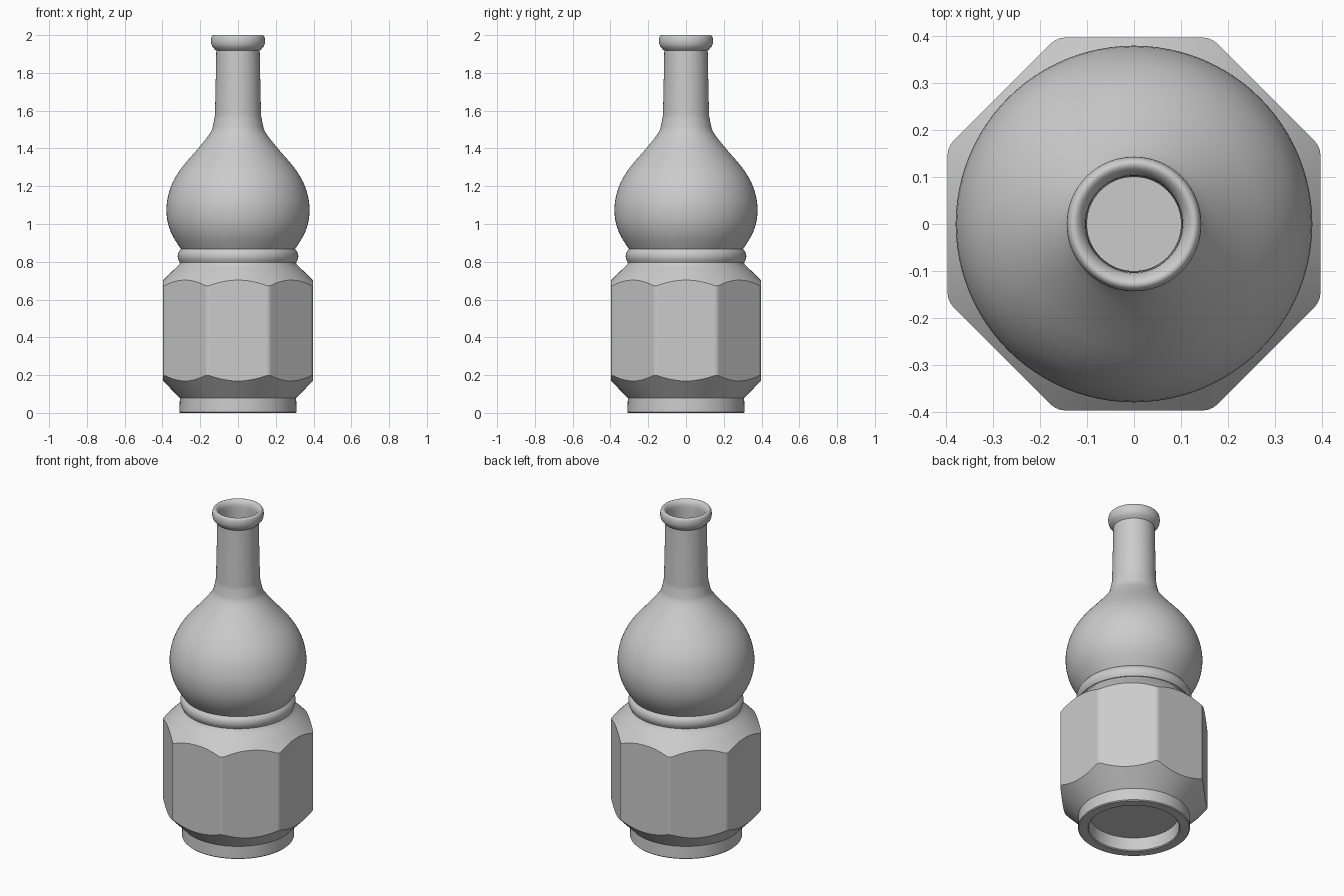
import bpy, bmesh, math
from mathutils import Vector

if "Cube" in bpy.data.objects:
    bpy.data.objects.remove(bpy.data.objects["Cube"])


def smooth_curve(pts, steps=3):
    """Catmull-Rom curve through (radius, height) points."""
    p = [Vector(q) for q in pts]
    p = [2 * p[0] - p[1]] + p + [2 * p[-1] - p[-2]]
    out = []
    for a, b, c, d in zip(p, p[1:], p[2:], p[3:]):
        for i in range(steps):
            t = i / steps
            out.append(0.5 * (2 * b + (c - a) * t + (2 * a - 5 * b + 4 * c - d) * t * t
                              + (3 * b - a - 3 * c + d) * t ** 3))
    return [tuple(v) for v in out] + [tuple(pts[-1])]


def finish(bm, name):
    bmesh.ops.remove_doubles(bm, verts=bm.verts, dist=1e-5)
    bmesh.ops.recalc_face_normals(bm, faces=bm.faces)
    me = bpy.data.meshes.new(name)
    bm.to_mesh(me)
    bm.free()
    ob = bpy.data.objects.new(name, me)
    bpy.context.collection.objects.link(ob)
    return ob


def lathe(name, profile, steps=96):
    bm = bmesh.new()
    vs = [bm.verts.new((r, 0, z)) for r, z in profile]
    es = [bm.edges.new(e) for e in zip(vs, vs[1:])]
    bmesh.ops.spin(bm, geom=vs + es, cent=(0, 0, 0), axis=(0, 0, 1),
                   angle=2 * math.pi, steps=steps)
    return finish(bm, name)


# Foot, recessed underside and the blank that becomes the faceted body
foot = [(0, 0.08), (0.245, 0.08), (0.25, 0.005), (0.255, 0), (0.305, 0),
        (0.31, 0.005), (0.308, 0.078), (0.455, 0.23), (0.455, 0.642)]
shoulder = smooth_curve([(0.40, 0.699), (0.355, 0.744), (0.318, 0.778), (0.305, 0.795)])
# Bead ring at the waist
bead = smooth_curve([(0.309, 0.797), (0.317, 0.815), (0.319, 0.832), (0.315, 0.85), (0.302, 0.868)])
# Round bulb running into the neck
bulb = smooth_curve([(0.304, 0.87), (0.345, 0.935), (0.37, 1.0), (0.379, 1.07), (0.372, 1.14),
                     (0.346, 1.22), (0.295, 1.302), (0.215, 1.395), (0.148, 1.48),
                     (0.132, 1.525), (0.122, 1.575)])
neck = [(0.116, 1.85), (0.115, 1.918)]
# Rolled lip
lip = smooth_curve([(0.118, 1.92), (0.136, 1.94), (0.143, 1.965), (0.14, 1.99), (0.13, 2.0),
                    (0.117, 1.995), (0.105, 1.975), (0.102, 1.94)])
# Hollow inside, following the outer wall
inside = [(0.10, 1.57)] + [(r - 0.02, z) for r, z in reversed(bulb[:-2])] + [
    (0.285, 0.80), (0.365, 0.70), (0.365, 0.19), (0.275, 0.10), (0, 0.10)]

bottle = lathe("bottle", foot + shoulder + bead + bulb + neck + lip + inside)

# Octagonal prism with softened corners cuts the flat sides
bm = bmesh.new()
bmesh.ops.create_cone(bm, cap_ends=True, segments=8, radius1=0.396 / math.cos(math.pi / 8),
                      radius2=0.396 / math.cos(math.pi / 8), depth=2.4)
top = max(bm.verts, key=lambda v: v.co.x)
a = math.atan2(top.co.y, top.co.x)
turn = math.pi / 8 - a
for v in bm.verts:
    x, y, z = v.co
    v.co = (x * math.cos(turn) - y * math.sin(turn), x * math.sin(turn) + y * math.cos(turn), z + 1)
sides = [e for e in bm.edges if abs(e.verts[0].co.z - e.verts[1].co.z) > 1]
bmesh.ops.bevel(bm, geom=sides, offset=0.015, segments=3, profile=0.5, affect='EDGES')
prism = finish(bm, "facet_cutter")
prism.hide_render = True

bpy.ops.object.select_all(action='DESELECT')
bpy.context.view_layer.objects.active = bottle
bottle.select_set(True)
cut = bottle.modifiers.new("facets", 'BOOLEAN')
cut.operation = 'INTERSECT'
cut.solver = 'EXACT'
cut.object = prism
bpy.ops.object.modifier_apply(modifier=cut.name)
bpy.data.objects.remove(prism)

bpy.ops.object.shade_smooth_by_angle(angle=math.radians(32))
wn = bottle.modifiers.new("even_shading", 'WEIGHTED_NORMAL')
wn.keep_sharp = True
